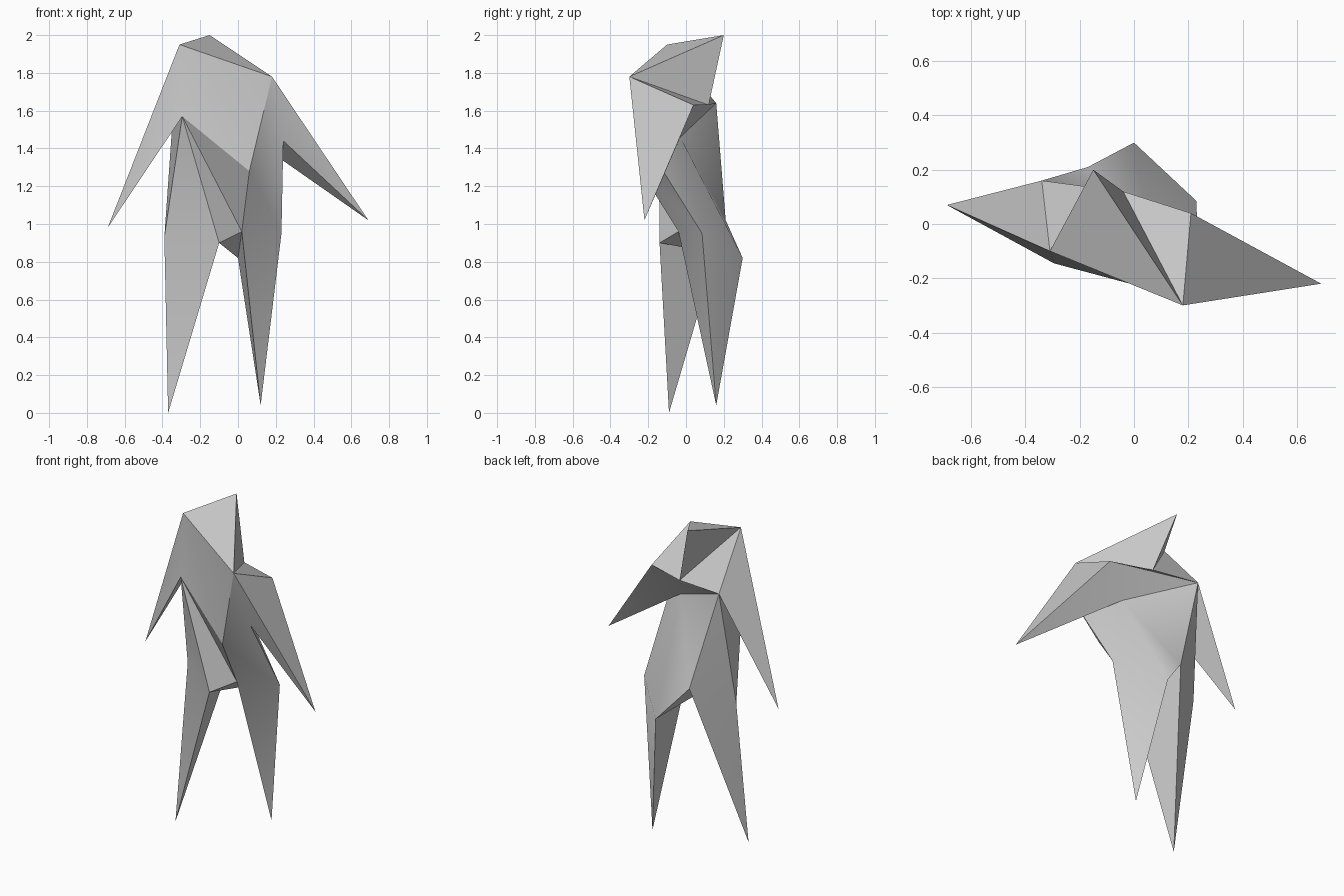
import bpy, bmesh, math

if "Cube" in bpy.data.objects:
    bpy.data.objects.remove(bpy.data.objects["Cube"])

# Key points of the folded figure (x, y, z)
P = {
    # head and shoulders
    "A": (-.15, .20, 2.0), "B": (-.31, -.10, 1.95), "C": (.18, -.30, 1.78),
    "N": (-.04, .12, 1.63), "L": (-.34, .16, 1.64), "R": (.21, .04, 1.63),
    # arm tips, armpits and waist
    "D": (-.69, .07, .98), "E": (.69, -.22, 1.02), "H": (-.295, -.145, 1.57),
    "F": (.24, -.22, 1.44), "M": (.06, -.03, 1.46), "G": (.06, -.24, 1.28),
    # knees and crotch
    "T": (-.39, .06, .93), "U": (-.10, -.14, .90), "S": (-.17, .21, 1.02),
    "Q": (.02, -.04, .96), "V": (.23, .085, .95), "K": (0, .30, .82),
    # feet
    "X": (-.37, -.09, 0), "Y": (.12, .16, .04),
}

# Facets of each part, spelled by point letters
PARTS = {
    "head": "ABC ABN ANC",
    "torso": "BCG BGH CFG LBN NCR LNR RML",
    "arms": "BLD BDH LHD CRE CEF FEM REM",
    "hips": "HGQ HQU GFV GVQ FMV MVK LMS MKS LST HUT HTL UKS UKQ",
}


def spike(ring, tip):
    """Side facets running from a ring of points to one tip."""
    return [ring[i] + ring[(i + 1) % len(ring)] + tip for i in range(len(ring))]


facets = " ".join(PARTS.values()).split()
facets += spike("TUS", "X") + spike("QVK", "Y")   # lower legs

bm = bmesh.new()
verts = {k: bm.verts.new(co) for k, co in P.items()}
for f in facets:
    bm.faces.new([verts[c] for c in f])
bmesh.ops.recalc_face_normals(bm, faces=bm.faces)

mesh = bpy.data.meshes.new("folded_figure")
bm.to_mesh(mesh)
bm.free()
figure = bpy.data.objects.new("folded_figure", mesh)
bpy.context.collection.objects.link(figure)

# Soften only the shallow folds
bpy.context.view_layer.objects.active = figure
figure.select_set(True)
bpy.ops.object.shade_smooth_by_angle(angle=math.radians(30))
